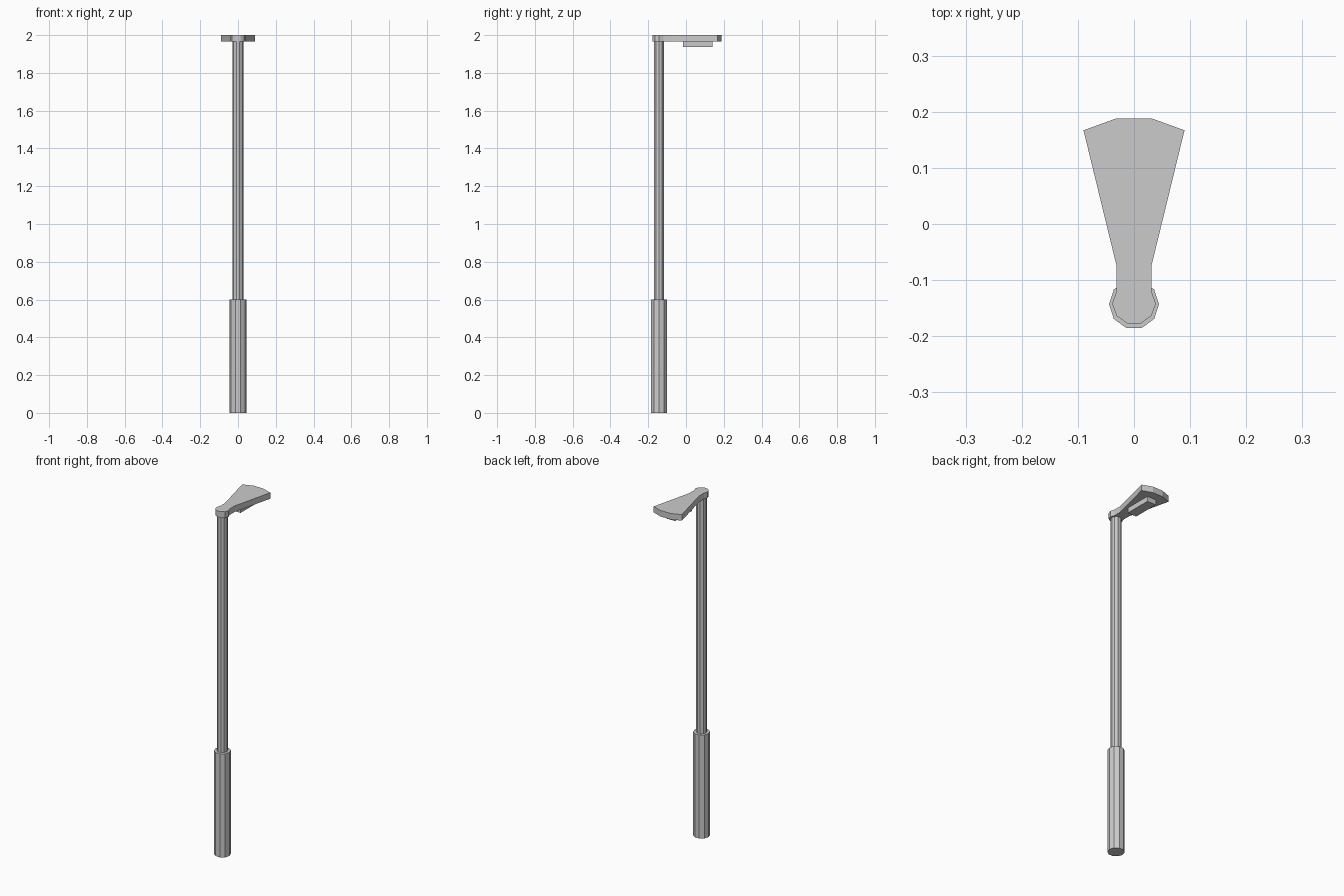
import bpy, bmesh
from math import cos, sin, radians

if "Cube" in bpy.data.objects:
    bpy.data.objects.remove(bpy.data.objects["Cube"])

PY = -0.143  # y of the pole axis


def prism(name, outline, z0, z1):
    """Extrude a closed xy outline from z0 to z1."""
    bm = bmesh.new()
    face = bm.faces.new([bm.verts.new((x, y, z0)) for x, y in outline])
    up = bmesh.ops.extrude_face_region(bm, geom=[face])
    verts = [v for v in up["geom"] if isinstance(v, bmesh.types.BMVert)]
    bmesh.ops.translate(bm, verts=verts, vec=(0, 0, z1 - z0))
    bmesh.ops.recalc_face_normals(bm, faces=bm.faces)
    me = bpy.data.meshes.new(name)
    bm.to_mesh(me)
    bm.free()
    ob = bpy.data.objects.new(name, me)
    bpy.context.collection.objects.link(ob)
    return ob


def ring(r, n=10, start=0):
    return [(r * cos(radians(start + 360 * i / n)),
             PY + r * sin(radians(start + 360 * i / n))) for i in range(n)]


# Ten-sided base sleeve and slimmer pole
prism("base_sleeve", ring(0.0445), 0, 0.6)
prism("pole", ring(0.0285), 0.6, 1.97)

# Flat fan-shaped head with neck and rounded collar end
right = [(0.012, -0.177), (0.031, -0.164), (0.039, -0.142), (0.031, -0.12),
         (0.031, -0.075), (0.09, 0.167), (0.032, 0.188)]
prism("lamp_head", right + [(-x, y) for x, y in reversed(right)], 1.965, 2.0)

# Narrow light panel under the head
prism("light_panel", [(-0.028, -0.016), (0.028, -0.016),
                      (0.028, 0.14), (-0.028, 0.14)], 1.936, 1.966)
